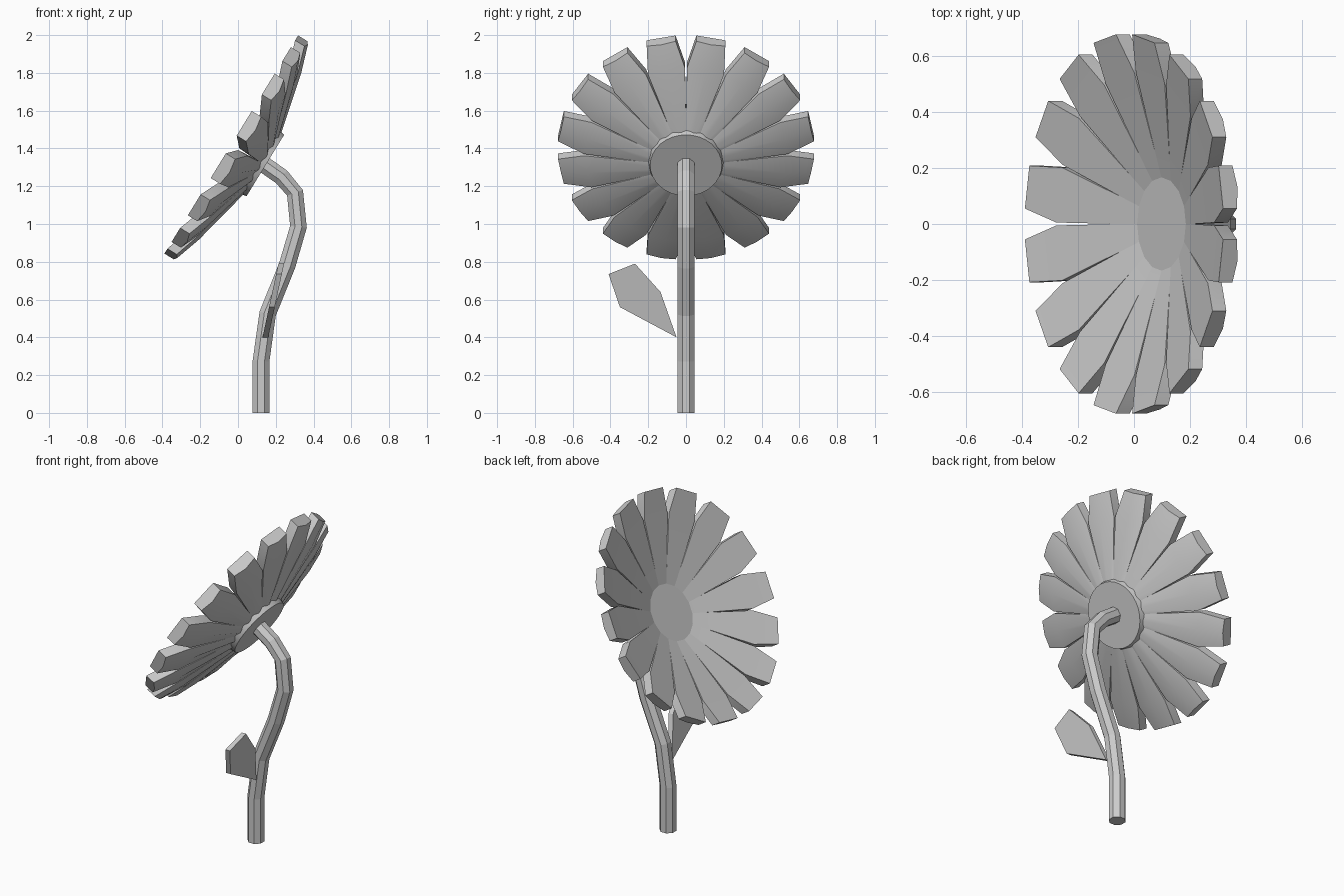
import bpy, bmesh
from math import sin, cos, pi, radians
from mathutils import Vector

if "Cube" in bpy.data.objects:
    bpy.data.objects.remove(bpy.data.objects["Cube"])

# Flower head frame: U up the head, V sideways, N out of its face
TILT = radians(58.5)
U = Vector((cos(TILT), 0, sin(TILT)))
V = Vector((0, 1, 0))
N = Vector((-sin(TILT), 0, cos(TILT)))
HEAD = Vector((0.145, 0, 1.31))


def loft(name, rings, smooth=False):
    """Skin a list of equal-sized rings and cap both ends."""
    bm = bmesh.new()
    vs = [[bm.verts.new(p) for p in ring] for ring in rings]
    k = len(rings[0])
    for a, b in zip(vs, vs[1:]):
        for i in range(k):
            j = (i + 1) % k
            bm.faces.new((a[i], a[j], b[j], b[i]))
    bm.faces.new(vs[0][::-1])
    bm.faces.new(vs[-1])
    bmesh.ops.recalc_face_normals(bm, faces=bm.faces)
    me = bpy.data.meshes.new(name)
    bm.to_mesh(me)
    bm.free()
    ob = bpy.data.objects.new(name, me)
    bpy.context.collection.objects.link(ob)
    if smooth:
        bpy.ops.object.select_all(action='DESELECT')
        ob.select_set(True)
        bpy.context.view_layer.objects.active = ob
        bpy.ops.object.shade_smooth_by_angle(angle=radians(30))
    return ob


def circle(c, a, b, r, n, start=0.0):
    return [c + a * r * cos(start + 2 * pi * i / n) + b * r * sin(start + 2 * pi * i / n)
            for i in range(n)]


# Stem: octagonal tube along a bent path (x, z)
path = [Vector((x, 0, z)) for x, z in (
    (0.122, 0), (0.122, 0.275), (0.157, 0.525), (0.26, 0.78),
    (0.32, 0.985), (0.302, 1.165), (0.23, 1.25), (0.14, 1.313))]
rings = []
for i, p in enumerate(path):
    t = (path[min(i + 1, len(path) - 1)] - path[max(i - 1, 0)]).normalized()
    if i == 0:
        t = Vector((0, 0, 1))
    rings.append(circle(p, V.cross(t), V, 0.048, 8, pi / 8))
loft("stem", rings)

# Flower centre: flat disc with a slightly wider front
loft("flower_centre", [circle(HEAD, U, V, 0.19, 32),
                       circle(HEAD + N * 0.055, U, V, 0.205, 32)], True)

# Petals: wedges opening into a shallow cup (radius, half width, back, front)
profile = ((0.13, 0.028, 0.004, 0.045), (0.53, 0.1, 0.095, 0.165), (0.675, 0.078, 0.142, 0.212))
for k in range(16):
    ang = 2 * pi * (k + 0.5) / 16
    out = U * cos(ang) + V * sin(ang)
    side = V * cos(ang) - U * sin(ang)
    rings = []
    for r, w, lo, hi in profile:
        c = HEAD + out * r
        rings.append([c - side * w + N * (lo + 0.012), c + N * lo,
                      c + side * w + N * (lo + 0.012),
                      c + side * w + N * hi, c - side * w + N * hi])
    loft("petal_%02d" % (k + 1), rings, True)

# Leaf: thin slab leaning with the stem (y, z)
outline = ((-0.05, 0.40), (-0.35, 0.56), (-0.41, 0.735), (-0.27, 0.79), (-0.135, 0.64))
loft("leaf", [[Vector((0.145 + (z - 0.4) * 0.215 + dx, y, z)) for y, z in outline]
              for dx in (-0.015, 0.015)])
